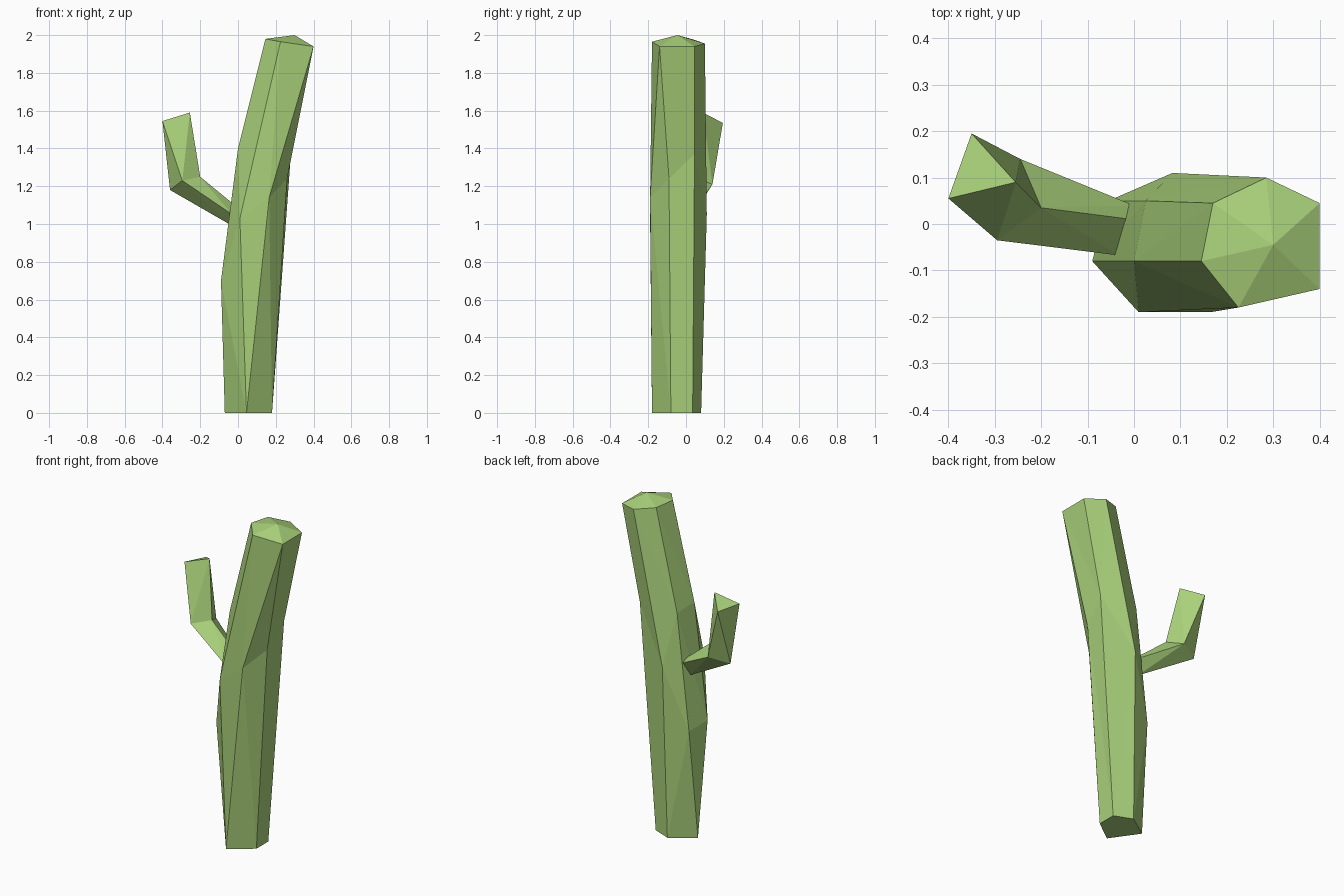
import bpy, bmesh

if "Cube" in bpy.data.objects:
    bpy.data.objects.remove(bpy.data.objects["Cube"])

green = bpy.data.materials.new("cactus green")
green.diffuse_color = (0.40, 0.64, 0.195, 1)
green.use_nodes = True
green.node_tree.nodes["Principled BSDF"].inputs["Base Color"].default_value = green.diffuse_color


def build(name, points, faces):
    """Low-poly part: named points, faces spelled by point names."""
    bm = bmesh.new()
    v = {k: bm.verts.new(p) for k, p in points.items()}
    for f in faces.split():
        bm.faces.new([v[k] for k in f])
    bmesh.ops.recalc_face_normals(bm, faces=bm.faces)
    bmesh.ops.triangulate(bm, faces=[f for f in bm.faces if len(f.verts) > 3])
    mesh = bpy.data.meshes.new(name)
    bm.to_mesh(mesh)
    bm.free()
    mesh.materials.append(green)
    ob = bpy.data.objects.new(name, mesh)
    bpy.context.collection.objects.link(ob)
    return ob


# Trunk: five-sided foot (P-T), irregular bend (a-h, i), six-sided top (1-6), tip (0)
build("trunk", {
    "P": (.045, -.18, 0), "Q": (.18, -.08, 0), "R": (.18, .035, 0),
    "S": (.07, .08, 0), "T": (-.07, -.015, 0),
    "a": (-.09, -.08, .70), "h": (0, -.08, 1.40),
    "b": (.01, -.19, 1.03), "c": (.165, -.19, 1.14),
    "q": (.26, -.09, 1.24), "d": (.28, .045, 1.37),
    "e": (.083, .11, 1.05), "f": (-.055, .05, .67), "g": (.025, .05, 1.37),
    "1": (.145, -.08, 1.98), "2": (.225, -.18, 1.965), "3": (.40, -.14, 1.94),
    "4": (.40, .045, 1.94), "5": (.285, .10, 1.955), "6": (.17, .045, 1.975),
    "0": (.30, -.045, 2.0),
}, "TSRQP TPba abh hb21 Pbc cb23 PQqc cq3 QRdq qd43 RSed de54 STfe efg eg65 "
   "Taf fahg gh16 120 230 340 450 560 610")

# Arm: root inside the trunk (1-4), elbow (F R B L), triangular tip (x y z)
build("arm", {
    "1": (-.03, -.068, 1.05), "2": (-.005, .01, 1.09),
    "3": (.0, .04, 1.07), "4": (-.03, .0, .99),
    "F": (-.295, -.035, 1.23), "R": (-.20, .035, 1.25),
    "B": (-.245, .14, 1.21), "L": (-.36, .085, 1.18),
    "x": (-.40, .055, 1.545), "y": (-.35, .195, 1.535), "z": (-.255, .09, 1.59),
}, "4321 12RF 23BR 34LB 41FL LFx Fzx FRz RBz Byz BLy Lxy xzy")
